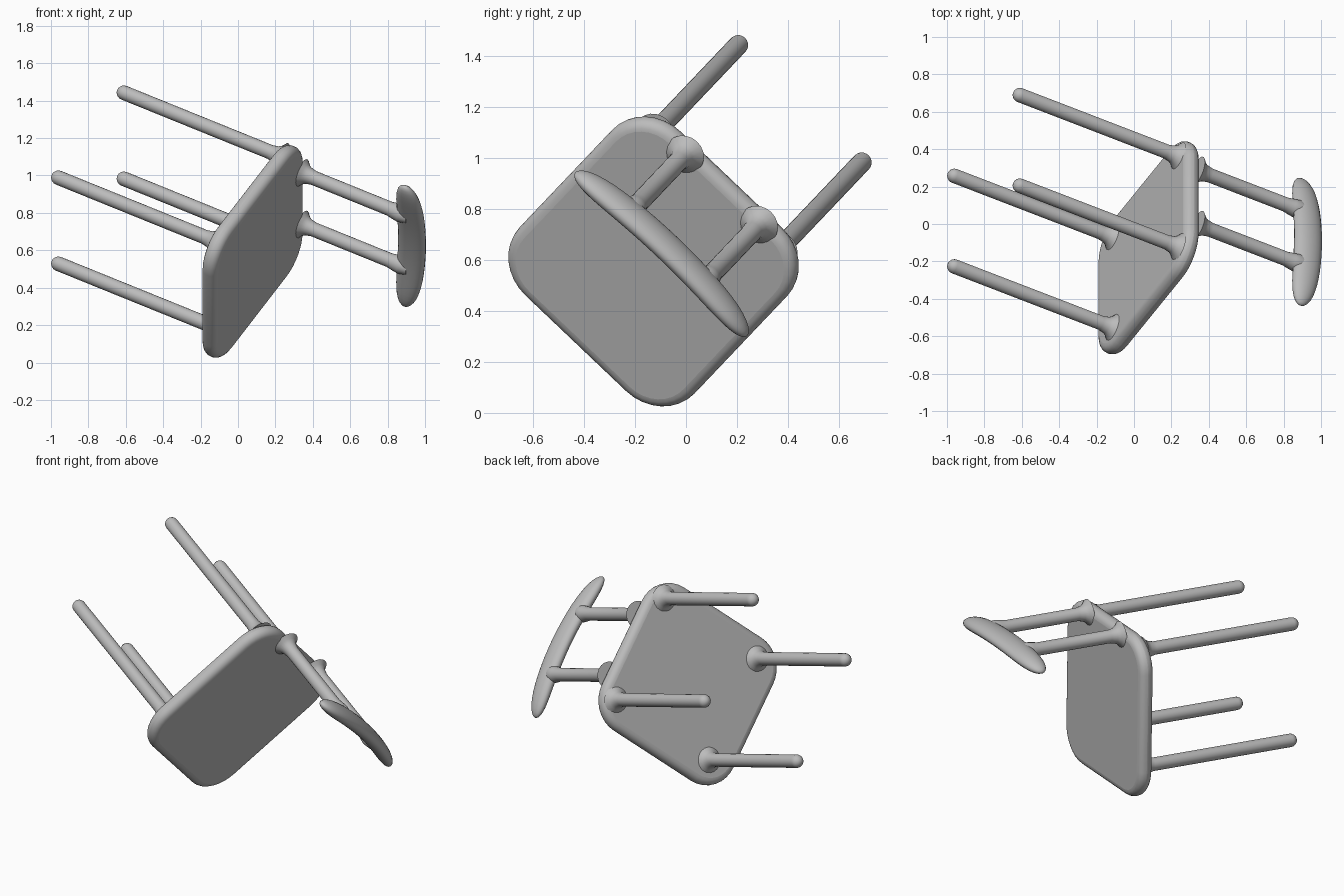
import bpy, bmesh, math
from mathutils import Matrix, Vector

if "Cube" in bpy.data.objects:
    bpy.data.objects.remove(bpy.data.objects["Cube"])

# Chair frame: local x = towards the back, y = sideways, z = chair up
side = Vector((0, -0.725, 0.689)).normalized()
up = Vector((0.872, -0.336, -0.353))
up = (up - side * up.dot(side)).normalized()
back = side.cross(up)
frame = Matrix((back, side, up)).transposed().to_4x4()
frame.translation = (-0.785, 0.231, 0.985)

grey = bpy.data.materials.new("grey")
grey.diffuse_color = (0.5, 0.5, 0.5, 1)
grey.use_nodes = True
grey.node_tree.nodes["Principled BSDF"].inputs["Base Color"].default_value = grey.diffuse_color


def finish(name, bm):
    bmesh.ops.recalc_face_normals(bm, faces=bm.faces)
    mesh = bpy.data.meshes.new(name)
    bm.to_mesh(mesh)
    bm.free()
    mesh.materials.append(grey)
    obj = bpy.data.objects.new(name, mesh)
    bpy.context.collection.objects.link(obj)
    obj.matrix_world = frame
    bpy.ops.object.select_all(action='DESELECT')
    obj.select_set(True)
    bpy.context.view_layer.objects.active = obj
    bpy.ops.object.shade_smooth_by_angle(angle=math.radians(50))
    return obj


def loft(name, rings, n=20):
    """Skin circular rings, each (centre, axis a, axis b), and cap the ends."""
    bm = bmesh.new()
    loops = []
    for c, a, b in rings:
        loops.append([bm.verts.new(Vector(c) + Vector(a) * math.cos(t) + Vector(b) * math.sin(t))
                      for t in (2 * math.pi * i / n for i in range(n))])
    for p, q in zip(loops, loops[1:]):
        for i in range(n):
            bm.faces.new((p[i], p[(i + 1) % n], q[(i + 1) % n], q[i]))
    bm.faces.new(loops[0])
    bm.faces.new(loops[-1])
    return finish(name, bm)


def rod(name, x, y, profile):
    """Turned rod along chair up from (height, radius) pairs."""
    return loft(name, [((x, y, z), (r, 0, 0), (0, r, 0)) for z, r in profile])


# Seat: rounded slab
SEAT_Z, HALF_T = 1.012, 0.045
bm = bmesh.new()
bmesh.ops.create_cube(bm, size=1)
bmesh.ops.scale(bm, vec=(1.0, 0.946, 2 * HALF_T), verts=bm.verts)
bmesh.ops.translate(bm, vec=(-0.042, -0.01, SEAT_Z), verts=bm.verts)
corners = [e for e in bm.edges if abs(e.verts[0].co.z - e.verts[1].co.z) > 0.01]
bmesh.ops.bevel(bm, geom=corners, offset=0.2, segments=8, profile=0.5, affect='EDGES')
seat = finish("seat", bm)
edge = seat.modifiers.new("soft_edge", 'BEVEL')
edge.width, edge.segments, edge.limit_method = 0.043, 5, 'ANGLE'
edge.angle_limit = math.radians(40)

# Legs: round foot, flare where they meet the seat
R = 0.039
under = SEAT_Z - HALF_T
foot = [(-R * math.cos(a), R * math.sin(a)) for a in (0.15, 0.5, 0.9, 1.25, math.pi / 2)]
flare = [(0.07, R), (0.035, 0.046), (0.015, 0.058), (-0.005, 0.08)]
for sx, end in ((1, "back"), (-1, "front")):
    for sy, hand in ((1, "left"), (-1, "right")):
        rod(f"{end}_leg_{hand}", 0.359 * sx, 0.334 * sy,
            foot + [(under - d, r) for d, r in flare])

# Back posts, flared into seat and rail
over, rail_z = SEAT_Z + HALF_T, 1.71
for sy, hand in ((1, "left"), (-1, "right")):
    rod(f"back_post_{hand}", 0.425, -0.01 + 0.2 * sy,
        [(over + d, r) for d, r in reversed(flare)]
        + [(rail_z - 0.12, R), (rail_z - 0.08, 0.046), (rail_z - 0.05, 0.05), (rail_z, 0.04)])

# Top rail: oval bar bowed backwards with rounded ends
HALF_L = 0.465
rings = []
for i in range(25):
    s = -math.cos(math.pi * (0.02 + 0.96 * i / 24))
    size = (1 - abs(s) ** 6) ** 0.5
    bow = 1 - s * s
    rings.append(((0.392 + 0.05 * bow, -0.012 + HALF_L * s, rail_z - 0.008 + 0.016 * bow),
                  (0.044 * size, 0, 0), (0, 0, (0.07 + 0.012 * bow) * size)))
loft("top_rail", rings)
